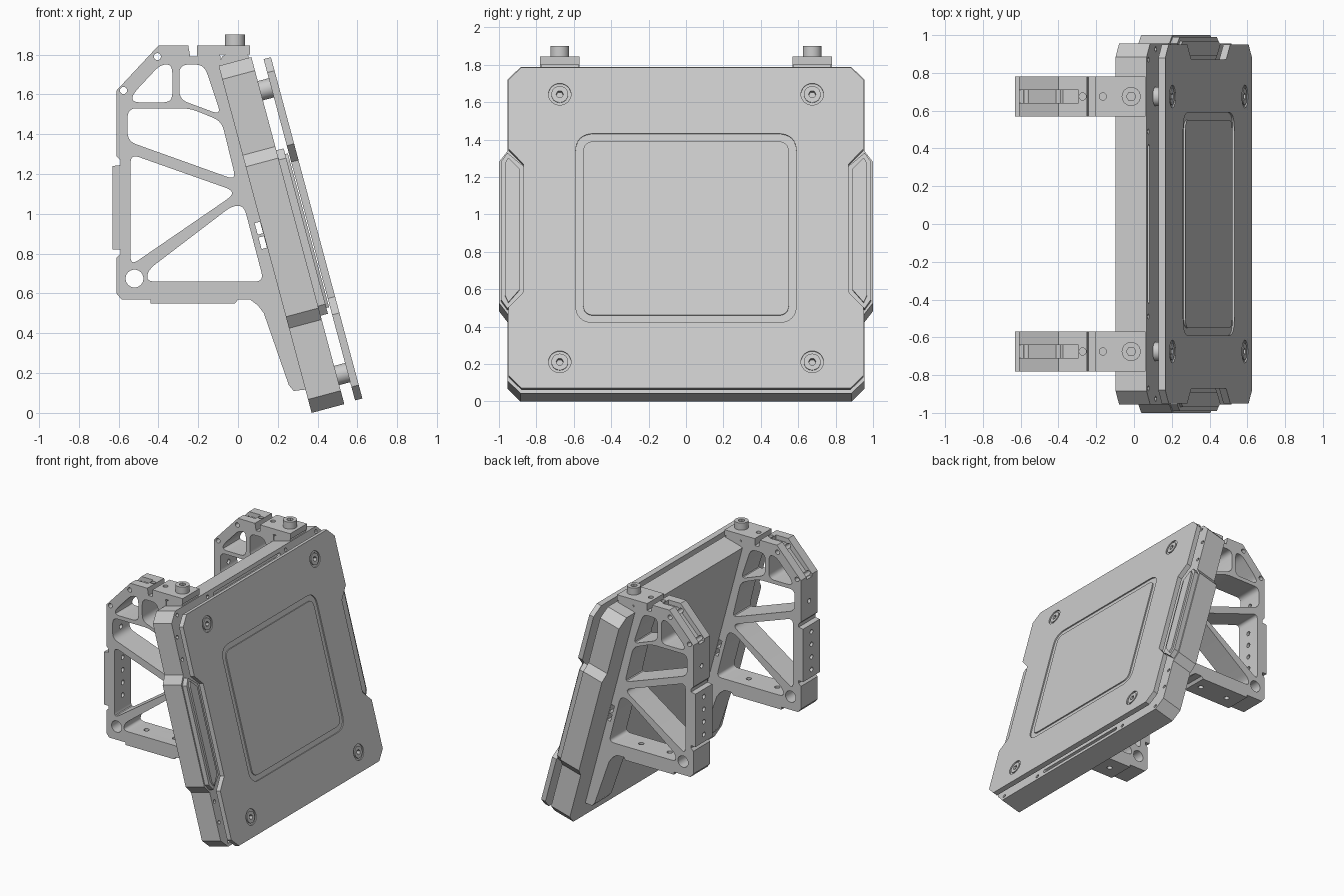
import bpy, bmesh
from math import sin, cos, pi, radians
from mathutils import Matrix, Vector

if "Cube" in bpy.data.objects:
    bpy.data.objects.remove(bpy.data.objects["Cube"])

S, C = sin(radians(15)), cos(radians(15))
# frames: tilted panel (x=width, y=up slope, z=outward), side profile, back and top
TILT = Matrix(((0, -S, C, .37), (1, 0, 0, 0), (0, C, S, 0), (0, 0, 0, 1)))
COVER = TILT @ Matrix.Translation((0, .004, 0))
SIDE = Matrix(((1, 0, 0, 0), (0, 0, -1, 0), (0, 1, 0, 0), (0, 0, 0, 1)))
BACK = Matrix(((0, 0, 1, 0), (1, 0, 0, 0), (0, 1, 0, 0), (0, 0, 0, 1)))
TOP = Matrix.Identity(4)
ARM_Y = .675


def tilt(a, b):
    p = TILT @ Vector((0, b, a))
    return (p.x, p.z)


def circ(x, y, r, n=24):
    return [(x + r * cos(2 * pi * i / n), y + r * sin(2 * pi * i / n)) for i in range(n)]


def rect(x0, x1, y0, y1):
    return [(x0, y0), (x1, y0), (x1, y1), (x0, y1)]


def rounded(pts, r, n=5):
    out = []
    for i, p in enumerate(pts):
        p = Vector(p)
        e0, e1 = Vector(pts[i - 1]) - p, Vector(pts[(i + 1) % len(pts)]) - p
        q0 = p + e0.normalized() * min(r, e0.length * .45)
        q1 = p + e1.normalized() * min(r, e1.length * .45)
        for k in range(n + 1):
            t = k / n
            out.append(tuple(q0 * (1 - t) ** 2 + p * 2 * t * (1 - t) + q1 * t * t))
    return out


def mirrored(half):
    return half + [(-x, y) for x, y in reversed(half)]


def prism(name, loops, lo, hi, frame):
    """Extrude a filled 2D outline (first loop) with holes (other loops)."""
    cu = bpy.data.curves.new(name, 'CURVE')
    cu.dimensions, cu.fill_mode, cu.extrude = '2D', 'BOTH', (hi - lo) / 2
    for loop in loops:
        sp = cu.splines.new('POLY')
        sp.points.add(len(loop) - 1)
        for pt, (x, y) in zip(sp.points, loop):
            pt.co = (x, y, 0, 1)
        sp.use_cyclic_u = True
    tmp = bpy.data.objects.new(name + "_curve", cu)
    bpy.context.collection.objects.link(tmp)
    me = bpy.data.meshes.new_from_object(tmp.evaluated_get(bpy.context.evaluated_depsgraph_get()))
    bpy.data.objects.remove(tmp)
    bm = bmesh.new()
    bm.from_mesh(me)
    bmesh.ops.remove_doubles(bm, verts=bm.verts, dist=1e-5)
    bmesh.ops.dissolve_limit(bm, angle_limit=.005, verts=bm.verts, edges=bm.edges)
    bmesh.ops.recalc_face_normals(bm, faces=bm.faces)
    bmesh.ops.translate(bm, verts=bm.verts, vec=(0, 0, (lo + hi) / 2))
    bm.to_mesh(me)
    bm.free()
    me.name = name
    ob = bpy.data.objects.new(name, me)
    bpy.context.collection.objects.link(ob)
    ob.matrix_world = frame
    return ob


def cut(ob, cutters):
    for c in cutters:
        m = ob.modifiers.new("cut", 'BOOLEAN')
        m.operation, m.solver, m.object = 'DIFFERENCE', 'EXACT', c
    bpy.context.view_layer.update()
    me = bpy.data.meshes.new_from_object(ob.evaluated_get(bpy.context.evaluated_depsgraph_get()))
    ob.modifiers.clear()
    ob.data = me
    for c in cutters:
        bpy.data.objects.remove(c)


# tray: outline with side bulges, flat back, holes and slots on the front rim
tray = prism("tray", [mirrored([
    (.885, 0), (.955, .07), (.955, .44), (1, .50), (1, 1.28), (.955, 1.34),
    (.955, 1.735), (.885, 1.805)])], 0, .17, TILT)
rim_holes = [(s * .925, b) for s in (-1, 1) for b in (.2, .36, 1.45, 1.62)]
rim_holes += [(s * y, b) for s in (-1, 1) for y in (.87, .49) for b in (.035, 1.77)]
cutters = [prism("hole", [circ(x, y, .014, 12)], .14, .2, TILT) for x, y in rim_holes]
cutters += [prism("slot", [rounded(rect(-.42, .42, b, b + .03), .012)], .14, .2, TILT) for b in (.03, 1.745)]
cut(tray, cutters)

# stepped side pads in the gap behind the cover
for s in (-1, 1):
    pad = [(.955, .46), (.99, .51), (.99, 1.27), (.955, 1.32), (.86, 1.24), (.86, .54)]
    step = [(.95, .49), (.968, .53), (.968, 1.26), (.95, 1.29), (.89, 1.23), (.89, .56)]
    prism("side_pad", [[(s * x, y) for x, y in pad]], .16, .208, TILT)
    prism("side_pad_step", [[(s * x, y) for x, y in step]], .20, .222, TILT)

# cover plate: base layer, face layer with ring groove, centre island
cover = mirrored([(.88, 0), (.95, .07), (.95, .445), (.87, .53), (.87, 1.24), (.95, 1.325),
                  (.95, 1.705), (.88, 1.775)])
corners = [(s * ARM_Y, b) for s in (-1, 1) for b in (.145, 1.626)]
prism("cover_base", [cover] + [circ(x, y, .03) for x, y in corners], .227, .256, COVER)
prism("cover_face", [cover, rounded(rect(-.59, .59, .362, 1.408), .10, 8)]
      + [circ(x, y, .06, 32) for x, y in corners], .256, .265, COVER)
prism("cover_centre", [rounded(rect(-.55, .55, .403, 1.365), .06, 8)], .254, .265, COVER)
for x, y in corners:
    prism("standoff", [circ(x, y, .05, 32)], .165, .23, COVER)
    prism("cover_screw", [circ(x, y, .045, 32), circ(x, y, .02, 6)], .235, .264, COVER)

# bracket: lightened side profile
outline = [(-.61, 1.62), (-.40, 1.845), (-.25, 1.845), (-.24, 1.79), (-.205, 1.79), (-.205, 1.845),
           (.06, 1.845), (.06, 1.80), (-.09, 1.80), tilt(.01, 1.78),
           tilt(.01, .12), (.28, .11), (.255, .14), (.13, .50), (.10, .54), (.06, .57),
           (0, .57), (-.015, .55), (-.44, .55), (-.44, .57), (-.585, .57), (-.61, .60), (-.61, .78),
           (-.59, .80), (-.59, .82), (-.63, .82), (-.63, 1.24), (-.59, 1.245), (-.59, 1.27), (-.61, 1.29)]
windows = [
    [(-.53, 1.60), (-.39, 1.75), (-.33, 1.75), (-.33, 1.56), (-.53, 1.56)],
    [(-.295, 1.75), (-.17, 1.75), (-.085, 1.497), (-.295, 1.575)],
    [(-.555, 1.53), (-.24, 1.53), (-.082, 1.465), (-.01, 1.17), (-.555, 1.365)],
    [(-.54, 1.30), (-.03, 1.12), (-.03, 1.09), (-.54, .74)],
    [(-.46, .66), (-.45, .72), (-.03, 1.04), (.03, 1.04), (.13, .66)]]
slots = [[tilt(-.03, b0), tilt(-.002, b0), tilt(-.002, b1), tilt(-.03, b1)]
         for b0, b1 in ((.86, .92), (.935, .995))]
bracket = prism("bracket", [outline] + [rounded(w, .045) for w in windows] + slots
                + [circ(-.52, .675, .045), circ(-.575, 1.62, .018, 16), circ(-.405, 1.79, .018, 16)],
                -.105, .105, SIDE)
cutters = [prism("channel", [[(-.65, 1.60), (-.585, 1.60), (-.377, 1.81), (-.295, 1.81), (-.295, 1.9),
                              (-.65, 1.9)]], -.035, .035, SIDE)]
cutters += [prism("hole", [circ(0, z, .018, 16)], -.7, -.5, BACK) for z in (.88, .98, 1.08, 1.18, 1.42)]
cutters += [prism("hole", [circ(x, 0, .02, 16)], .5, .7, TOP) for x in (-.33, -.08)]
cutters += [prism("hole", [circ(x, 0, .019, 16)], 1.77, 1.9, TOP) for x in (-.272, -.165)]
cut(bracket, cutters)
other = bracket.copy()
bpy.context.collection.objects.link(other)
for ob, s in ((bracket, -1), (other, 1)):
    ob.matrix_world = Matrix.Translation((0, s * ARM_Y, 0)) @ SIDE
    # clamp bolt and pressure pad over the tray rim
    prism("clamp_bolt", [circ(-.015, s * ARM_Y, .05, 32), circ(-.015, s * ARM_Y, .025, 6)], 1.84, 1.90, TOP)
    prism("clamp_pad", [[(-.10, 1.73), (-.10, 1.75), (-.08, 1.79), (-.06, 1.802), (.05, 1.802), (.062, 1.76)]],
          -s * ARM_Y - .10, -s * ARM_Y + .10, SIDE)

bpy.ops.object.select_all(action='SELECT')
bpy.context.view_layer.objects.active = tray
bpy.ops.object.shade_smooth_by_angle(angle=radians(30))
